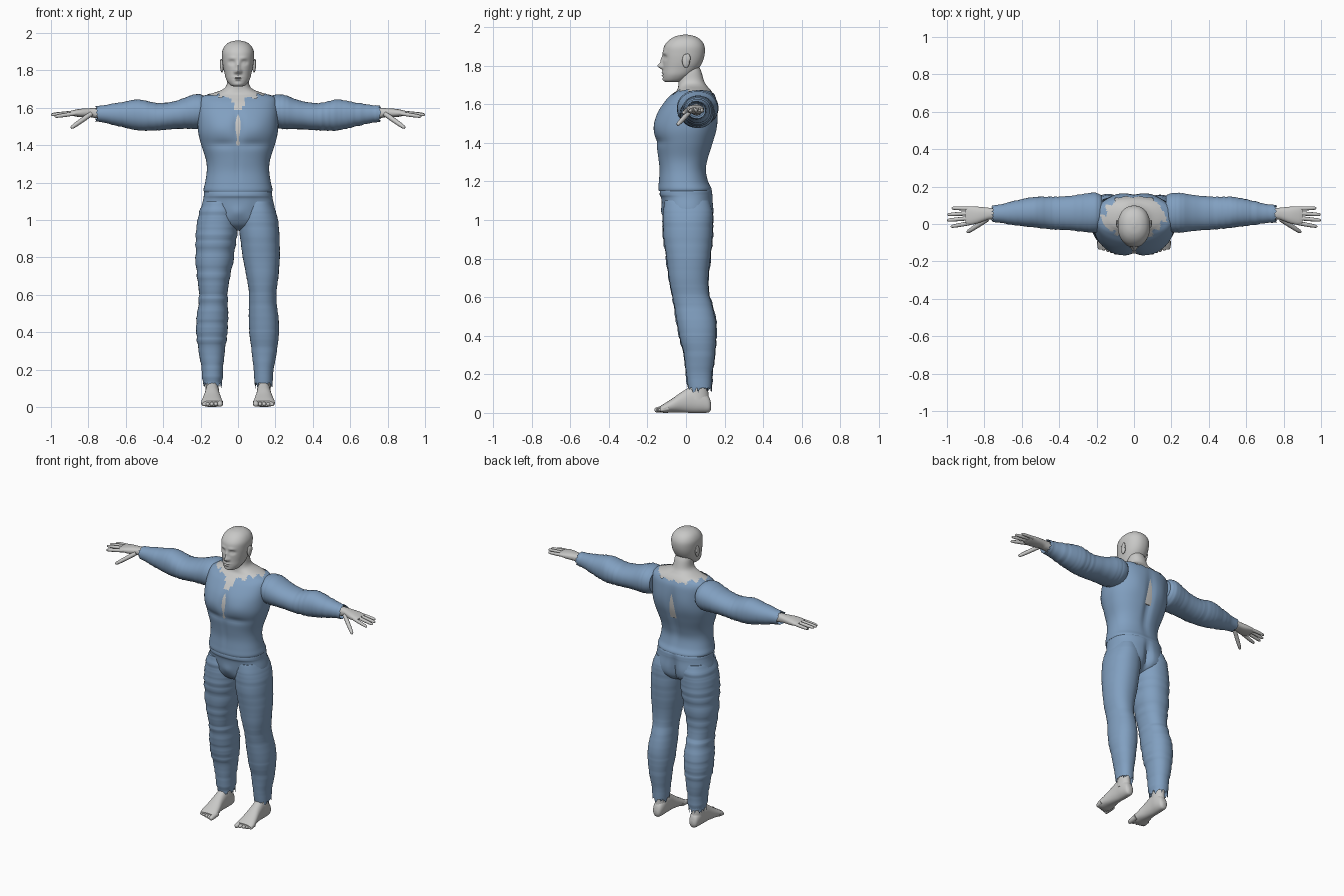
import bpy, bmesh, math, random
from mathutils import Vector

random.seed(4)
if "Cube" in bpy.data.objects:
    bpy.data.objects.remove(bpy.data.objects["Cube"])


def material(name, rgb):
    m = bpy.data.materials.new(name)
    m.use_nodes = True
    m.diffuse_color = (*rgb, 1)
    m.node_tree.nodes["Principled BSDF"].inputs["Base Color"].default_value = (*rgb, 1)
    return m


skin = material("pale grey skin", (0.58, 0.58, 0.57))
cloth = material("denim blue cloth", (0.22, 0.35, 0.53))


def spline(rows, steps=6):
    """Smooth list of sections through the given ones."""
    rows = [Vector(r) for r in rows]
    out = []
    for i in range(len(rows) - 1):
        p, q = rows[i], rows[i + 1]
        mp = (q - rows[max(i - 1, 0)]) / 2
        mq = (rows[min(i + 2, len(rows) - 1)] - p) / 2
        for k in range(steps):
            t = k / steps
            out.append(p * (2*t**3 - 3*t*t + 1) + mp * (t**3 - 2*t*t + t)
                       + q * (3*t*t - 2*t**3) + mq * (t**3 - t*t))
    return out + [rows[-1]]


def loft(name, rows, mat, axis="z", sign=1, power=2, sides=48, bumps=(),
         hem=0, rough=0, grow=0, hole=None):
    """Skin rounded sections (position, a0, a1, b0, b1) along an axis."""
    bm = bmesh.new()
    rings = []
    sections = spline(rows)
    if hem:  # turn the ragged edge inwards
        end, before = sections[-1], sections[-2]
        back = (before[0] - end[0]) / abs(before[0] - end[0])
        inner = end.copy()
        inner[0] += back * (hem + 0.02)
        for k, d in ((1, 1), (2, -1), (3, 1), (4, -1)):
            inner[k] += d * 0.008
        sections.append(inner)
    for n, (t, a0, a1, b0, b1) in enumerate(sections):
        ring = []
        swell = grow + random.uniform(-rough, rough)
        edge = hem and n == len(sections) - 2
        for i in range(sides):
            ang = 2 * math.pi * i / sides
            c, s = math.cos(ang), math.sin(ang)
            u = math.copysign(abs(c) ** (2 / power), c)
            v = math.copysign(abs(s) ** (2 / power), s)
            a = (a0 + a1) / 2 + u * ((a1 - a0) / 2 + swell)
            b = (b0 + b1) / 2 + v * ((b1 - b0) / 2 + swell)
            for side, ba, bt, sa, st, depth in bumps:
                if side * s > 0:
                    w = ((abs(a) - ba) / sa) ** 2 + ((t - bt) / st) ** 2
                    b += depth * math.exp(-w) * min(1, abs(s) * 2)
            p = t
            if edge:
                p += random.uniform(-hem, hem)
            co = {"z": (a, b, p), "x": (p, a, b), "y": (a, p, b)}[axis]
            ring.append(bm.verts.new((co[0] * sign, co[1], co[2])))
        rings.append(ring)
    for r0, r1 in zip(rings, rings[1:]):
        for i in range(sides):
            j = (i + 1) % sides
            bm.faces.new((r0[i], r0[j], r1[j], r1[i]))
    bm.faces.new(rings[0])
    bm.faces.new(rings[-1])
    bmesh.ops.recalc_face_normals(bm, faces=bm.faces)
    if hole:
        gone = [f for f in bm.faces if hole(f.calc_center_median())]
        bmesh.ops.delete(bm, geom=gone, context="FACES")
    return finish(name, bm, mat)


def finish(name, bm, mat):
    me = bpy.data.meshes.new(name)
    bm.to_mesh(me)
    bm.free()
    for f in me.polygons:
        f.use_smooth = True
    me.materials.append(mat)
    ob = bpy.data.objects.new(name, me)
    bpy.context.scene.collection.objects.link(ob)
    bpy.context.view_layer.objects.active = ob
    for o in bpy.context.selected_objects:
        o.select_set(False)
    ob.select_set(True)
    bpy.ops.object.shade_smooth_by_angle(angle=math.radians(50))
    return ob


def digit(name, points, radius, sign):
    """Tapered rounded finger or toe."""
    cu = bpy.data.curves.new(name, "CURVE")
    cu.dimensions = "3D"
    cu.bevel_depth = radius
    cu.bevel_resolution = 3
    cu.use_fill_caps = True
    a, b = Vector(points[0]), Vector(points[1])
    sp = cu.splines.new("POLY")
    profile = ((0, 1), (0.4, 1), (0.75, 0.9), (0.92, 0.75), (0.98, 0.5), (1, 0.15))
    sp.points.add(len(profile) - 1)
    for pt, (t, r) in zip(sp.points, profile):
        co = a.lerp(b, t)
        pt.co = (co.x * sign, co.y, co.z, 1)
        pt.radius = r
    cu.materials.append(skin)
    bpy.context.scene.collection.objects.link(bpy.data.objects.new(name, cu))


def blob(name, loc, scale, mat):
    bm = bmesh.new()
    bmesh.ops.create_uvsphere(bm, u_segments=20, v_segments=12, radius=1)
    for v in bm.verts:
        v.co = Vector(loc) + v.co * Vector(scale)
    return finish(name, bm, mat)


def tall(rows):
    """Symmetric sections from (z, half width, front, back)."""
    return [(z, -w, w, f, b) for z, w, f, b in rows]


# Head with face relief: nose, sockets, brows, lips, chin
face = [(-1, 0, 1.797, .014, .014, -.026), (-1, 0, 1.825, .011, .022, -.012),
        (-1, .034, 1.843, .017, .011, .013), (-1, .034, 1.842, .010, .006, -.007),
        (-1, .03, 1.866, .022, .008, -.005), (-1, 0, 1.763, .022, .005, -.007),
        (-1, 0, 1.749, .018, .005, -.006), (-1, 0, 1.756, .022, .002, .004),
        (-1, .015, 1.792, .007, .008, -.007), (-1, 0, 1.727, .02, .01, -.004)]
loft("head", tall([(1.714, .02, -.1, -.05), (1.722, .042, -.115, -.01),
                   (1.75, .062, -.12, .03), (1.785, .072, -.12, .065),
                   (1.82, .08, -.12, .086), (1.86, .085, -.12, .097),
                   (1.9, .085, -.113, .096), (1.932, .07, -.088, .078),
                   (1.952, .043, -.054, .046), (1.96, .01, -.015, .01)]),
     skin, power=2.2, sides=112, bumps=face)
for s, side in ((1, "left"), (-1, "right")):
    blob(side + "_ear", (s * .086, .0, 1.825), (.01, .02, .036), skin)
    blob(side + "_ear_rim", (s * .091, .008, 1.838), (.006, .015, .024), skin)

# Torso sections shared by the bare neck and the shirt
upper = tall([(1.4, .195, -.155, .14), (1.47, .212, -.165, .158),
              (1.55, .215, -.15, .163), (1.62, .213, -.105, .158),
              (1.655, .2, -.07, .145), (1.674, .155, -.052, .133),
              (1.695, .095, -.046, .115), (1.72, .068, -.045, .1)])
loft("neck_and_shoulders", upper + tall([(1.77, .06, -.04, .085), (1.8, .05, -.03, .07)]),
     skin, power=2.2, sides=64, grow=-.006)


def neckline(c):
    ragged = .006 * math.sin(c.x * 95 + c.y * 60)
    notch = c.y < 0 and c.z > 1.575 and abs(c.x) < .008 + (c.z - 1.575) * .45 + ragged
    collar = c.z > 1.672 + ragged or (c.z > 1.655 + ragged and abs(c.x) < .1)
    return notch or collar


muscles = [(-1, 0, 1.5, .022, .08, .014), (-1, .1, 1.49, .07, .05, -.008),
           (-1, 0, 1.3, .012, .1, .006), (1, 0, 1.42, .025, .17, -.016),
           (1, .1, 1.52, .06, .07, .006), (-1, .08, 1.405, .08, .02, .008)]
loft("shirt_body", tall([(1.15, .18, -.14, .132), (1.165, .183, -.143, .132),
                         (1.2, .175, -.14, .115), (1.26, .166, -.137, .104),
                         (1.32, .17, -.143, .115)]) + upper,
     cloth, power=2.3, sides=96, bumps=muscles, hole=neckline, grow=.001)

# Trousers: hips
seat = [(1, 0, 1.03, .022, .09, -.025), (1, .09, 1.02, .06, .07, .008),
        (-1, 0, 1.04, .03, .03, -.008), (-1, .09, 1.05, .03, .05, .006)]
loft("trouser_hips", tall([(1.175, .165, -.125, .12), (1.152, .18, -.134, .135),
                           (1.13, .183, -.136, .138), (1.11, .186, -.128, .138),
                           (1.05, .198, -.122, .14), (1.0, .185, -.108, .13),
                           (.965, .12, -.08, .1), (.945, .03, -.03, .05)]),
     cloth, power=2.3, sides=96, bumps=seat)

leg = [(1.1, .03, .18, -.11, .12), (1.04, .01, .204, -.119, .138),
       (.98, .004, .217, -.119, .138), (.9, .012, .222, -.115, .135),
       (.8, .026, .223, -.1, .125), (.7, .045, .216, -.088, .115),
       (.62, .058, .206, -.073, .118), (.55, .058, .208, -.06, .138),
       (.46, .058, .218, -.045, .155), (.38, .062, .218, -.03, .155),
       (.3, .073, .208, -.01, .149), (.2, .084, .19, .002, .135),
       (.12, .09, .184, .014, .13)]
sleeve = [(.17, -.03, .15, 1.51, 1.655), (.2, -.045, .166, 1.49, 1.672),
          (.25, -.045, .165, 1.487, 1.668), (.33, -.035, .152, 1.487, 1.638),
          (.42, -.03, .146, 1.48, 1.625), (.48, -.025, .146, 1.478, 1.635),
          (.54, -.018, .144, 1.48, 1.645), (.62, -.008, .128, 1.498, 1.63),
          (.7, .004, .108, 1.517, 1.617), (.757, .01, .1, 1.527, 1.61)]
foot = [(.13, .122, .15, .02, .05), (.118, .108, .165, .003, .085),
        (.08, .1, .173, 0, .12), (.03, .1, .175, 0, .135),
        (-.02, .097, .18, .002, .11), (-.07, .088, .19, .002, .075),
        (-.11, .082, .197, 0, .05), (-.135, .086, .19, .004, .034)]
ankle = [(.3, .1, .175, .02, .125), (.2, .102, .172, .02, .12),
         (.12, .104, .173, .015, .115), (.07, .1, .175, -.01, .12)]
palm = [(.7, .025, .085, 1.54, 1.6), (.76, .025, .086, 1.545, 1.6),
        (.79, .02, .088, 1.55, 1.598), (.84, .002, .093, 1.55, 1.595),
        (.88, -.004, .094, 1.556, 1.588), (.9, .004, .088, 1.562, 1.582)]
fingers = {"index": ((.87, .006, 1.57), (.98, -.014, 1.553)),
           "middle": ((.87, .032, 1.575), (1.0, .02, 1.562)),
           "ring": ((.87, .058, 1.575), (.998, .05, 1.565)),
           "little": ((.87, .082, 1.572), (.975, .085, 1.565)),
           "thumb": ((.785, .025, 1.568), (.893, -.045, 1.492))}

# Limbs, hands and feet on both sides
for s, side in ((1, "left"), (-1, "right")):
    loose = 0 if s > 0 else .004
    loft(side + "_trouser_leg", leg, cloth, sign=s, power=2.2, hem=.022,
         rough=.001 + loose / 2, grow=loose)
    loft(side + "_sleeve", sleeve, cloth, axis="x", sign=s, power=2.1, hem=.008, rough=.002)
    loft(side + "_foot", foot, skin, axis="y", sign=s, power=2.2, sides=32)
    loft(side + "_ankle", ankle, skin, sign=s, sides=32)
    loft(side + "_palm", palm, skin, axis="x", sign=s, power=2.4, sides=32)
    for label, points in fingers.items():
        digit(side + "_" + label + "_finger", points, .013 if label == "thumb" else .011, s)
    for i in range(5):
        x = .096 + i * .022
        tip = -.163 + .007 * i
        digit(side + "_toe_" + str(i + 1), ((x, -.09, .024), (x, tip, .014)),
              .017 if i == 0 else .0125, s)
